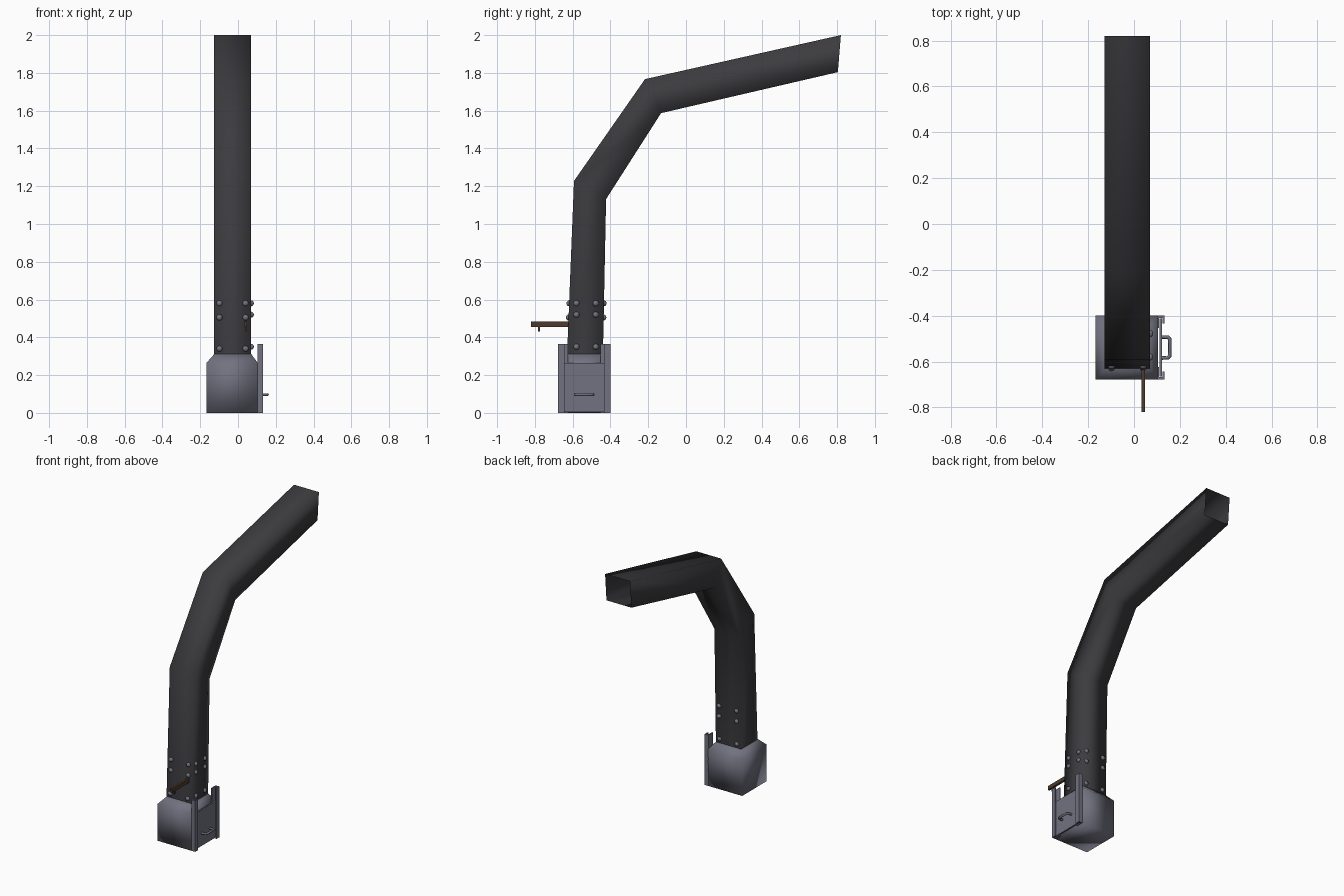
import bpy, bmesh, math
from mathutils import Matrix, Vector

if "Cube" in bpy.data.objects:
    bpy.data.objects.remove(bpy.data.objects["Cube"])


def material(name, rgb):
    m = bpy.data.materials.new(name)
    m.diffuse_color = (*rgb, 1)
    m.use_nodes = True
    m.node_tree.nodes["Principled BSDF"].inputs["Base Color"].default_value = m.diffuse_color
    return m


BLACK = material("black_steel", (0.045, 0.045, 0.050))
GREY = material("blue_grey_metal", (0.17, 0.17, 0.22))
WOOD = material("dark_brown", (0.075, 0.042, 0.025))


def finish(name, bm, mat, smooth=None):
    bmesh.ops.recalc_face_normals(bm, faces=bm.faces)
    me = bpy.data.meshes.new(name)
    bm.to_mesh(me)
    bm.free()
    me.materials.append(mat)
    ob = bpy.data.objects.new(name, me)
    bpy.context.collection.objects.link(ob)
    if smooth == "all":
        for p in me.polygons:
            p.use_smooth = True
    return ob


def add_box(bm, x, y, z):
    c = Vector(((x[0] + x[1]) / 2, (y[0] + y[1]) / 2, (z[0] + z[1]) / 2))
    s = (x[1] - x[0], y[1] - y[0], z[1] - z[0])
    bmesh.ops.create_cube(bm, size=1, matrix=Matrix.Translation(c) @ Matrix.Diagonal((*s, 1)))


def loft(name, rings, mat, caps=()):
    """Join rings of equal length with quads; caps lists ring indices to close."""
    bm = bmesh.new()
    vs = [[bm.verts.new(p) for p in r] for r in rings]
    for a, b in zip(vs, vs[1:]):
        n = len(a)
        for i in range(n):
            bm.faces.new((a[i], a[(i + 1) % n], b[(i + 1) % n], b[i]))
    for i in caps:
        bm.faces.new(vs[i])
    return finish(name, bm, mat, "all")


# bent square duct, open at the far end
X0, X1 = -0.128, 0.07
outer = [(-0.63, 0.30), (-0.593, 1.228), (-0.217, 1.767), (0.82, 2.0)]
inner = [(-0.44, 0.30), (-0.423, 1.132), (-0.132, 1.587), (0.804, 1.804)]
loft("bent_duct", [[(X0, *o), (X1, *o), (X1, *i), (X0, *i)]
                   for o, i in zip(outer, inner)], BLACK)


# base box with tapered shoulder
def rect(x0, x1, y0, y1, z):
    return [(x0, y0, z), (x1, y0, z), (x1, y1, z), (x0, y1, z)]


loft("base_box", [rect(-0.167, 0.104, -0.677, -0.40, 0),
                  rect(-0.167, 0.104, -0.677, -0.40, 0.265),
                  rect(-0.125, 0.07, -0.632, -0.44, 0.312)], GREY, caps=(0, 2))

# channel rails holding the sliding door
MID = -0.5385
for side, name in ((-1, "front_door_rail"), (1, "back_door_rail")):
    bm = bmesh.new()

    def span(a, b):
        return sorted((MID + side * a, MID + side * b))
    add_box(bm, (0.102, 0.110), span(0.085, 0.1385), (0, 0.365))
    add_box(bm, (0.125, 0.133), span(0.104, 0.1385), (0, 0.365))
    add_box(bm, (0.110, 0.125), span(0.128, 0.1385), (0, 0.365))
    finish(name, bm, GREY)

bm = bmesh.new()
add_box(bm, (0.111, 0.121), (MID - 0.126, MID + 0.126), (0.005, 0.265))
finish("sliding_door", bm, GREY)

# door handle
cu = bpy.data.curves.new("door_handle", "CURVE")
cu.dimensions = "3D"
cu.bevel_depth = 0.008
cu.bevel_resolution = 1
cu.use_fill_caps = True
sp = cu.splines.new("POLY")
path = [(0.118, -0.584), (0.148, -0.584), (0.156, -0.575),
        (0.156, -0.502), (0.148, -0.493), (0.118, -0.493)]
sp.points.add(len(path) - 1)
for p, (x, y) in zip(sp.points, path):
    p.co = (x, y, 0.097, 1)
cu.materials.append(GREY)
bpy.context.collection.objects.link(bpy.data.objects.new("door_handle", cu))

# round rivets on the front, back and right faces
bm = bmesh.new()


def rivet(p, flat):
    s = [1, 1, 1]
    s[flat] = 0.9
    bmesh.ops.create_uvsphere(bm, u_segments=12, v_segments=8, radius=0.0155,
                              matrix=Matrix.Translation(p) @ Matrix.Diagonal((*s, 1)))


for z in (0.34, 0.505, 0.58):
    t = z - 0.30
    for x in (-0.098, 0.04):
        rivet((x, -0.63 + 0.040 * t, z), 1)
        rivet((x, -0.44 + 0.020 * t, z), 1)
for z in (0.35, 0.52, 0.58):
    for y in (-0.58, -0.478):
        rivet((X1, y, z), 0)
finish("rivets", bm, GREY, "all")

# lever arm sticking out of the front, with a small peg beneath
bm = bmesh.new()
add_box(bm, (0.033, 0.048), (-0.82, -0.61), (0.455, 0.483))
add_box(bm, (0.037, 0.045), (-0.784, -0.774), (0.430, 0.457))
finish("lever_arm", bm, WOOD)
